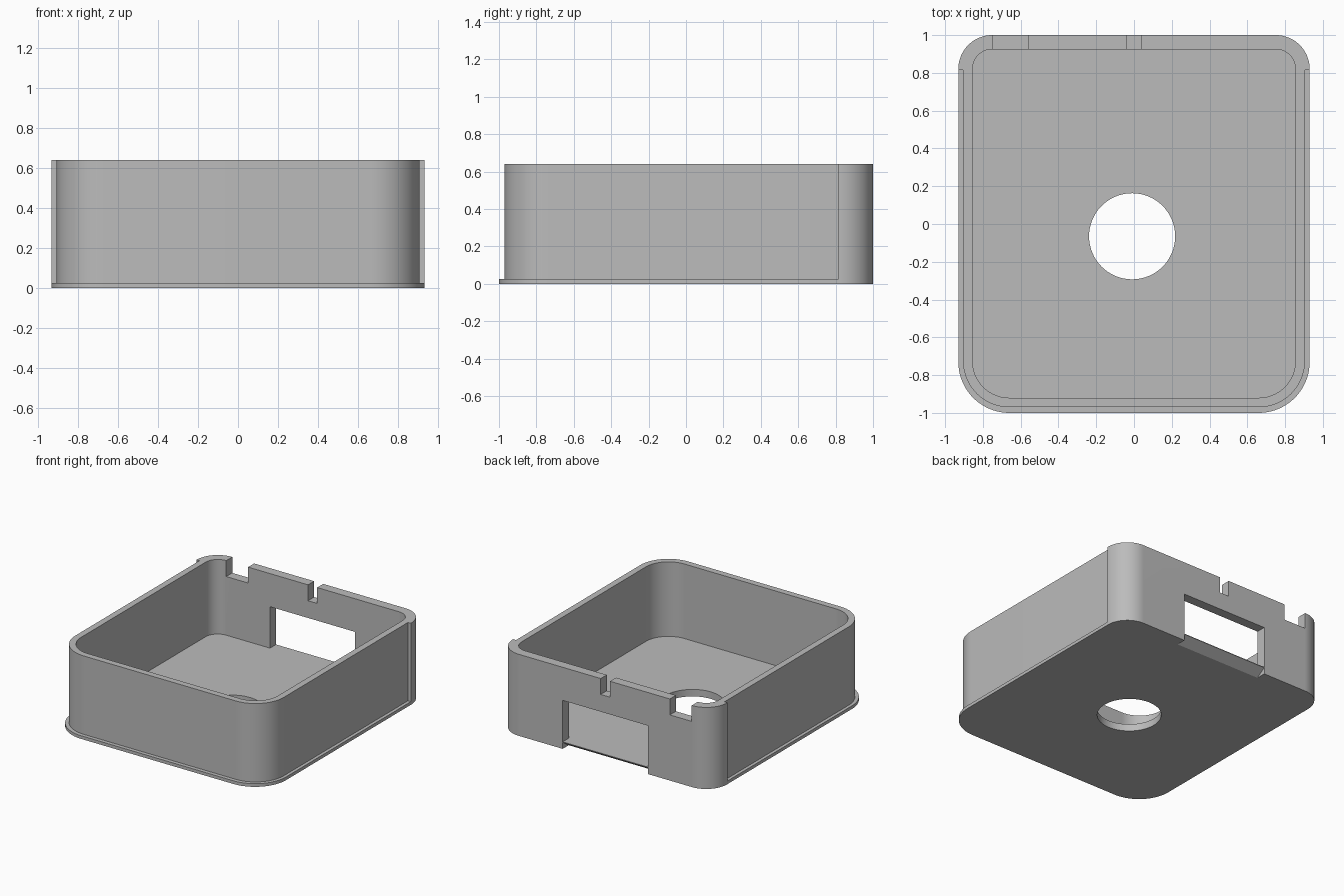
import bpy
import bmesh
import math
from mathutils import Vector

if "Cube" in bpy.data.objects:
    bpy.data.objects.remove(bpy.data.objects["Cube"], do_unlink=True)

HEIGHT = 0.64
FLOOR = 0.055
BACK = 1.0
INNER_BACK = 0.925

grey = bpy.data.materials.new("plain grey")
grey.use_nodes = True
grey.diffuse_color = (0.5, 0.5, 0.5, 1)
grey.node_tree.nodes["Principled BSDF"].inputs["Base Color"].default_value = (0.5, 0.5, 0.5, 1)


def prism(name, points, offset):
    """Solid made by extruding a flat polygon along an offset."""
    bm = bmesh.new()
    face = bm.faces.new([bm.verts.new(p) for p in points])
    moved = bmesh.ops.extrude_face_region(bm, geom=[face])["geom"]
    bmesh.ops.translate(bm, vec=Vector(offset),
                        verts=[v for v in moved if isinstance(v, bmesh.types.BMVert)])
    bmesh.ops.recalc_face_normals(bm, faces=bm.faces[:])
    mesh = bpy.data.meshes.new(name)
    bm.to_mesh(mesh)
    bm.free()
    mesh.materials.append(grey)
    obj = bpy.data.objects.new(name, mesh)
    bpy.context.collection.objects.link(obj)
    return obj


def arc(cx, cy, r, start, sweep=90, steps=20):
    angles = [math.radians(start + sweep * i / steps) for i in range(steps + 1)]
    return [(cx + r * math.cos(a), cy + r * math.sin(a)) for a in angles]


def outline(half_x, front, back, front_r, back_r, lug=None):
    """Mirrored outline with rounded corners; lug widens the back corners."""
    right = arc(half_x - front_r, front + front_r, front_r, -90)
    back_x = half_x
    if lug:
        back_x, step_y = lug
        right += [(half_x, step_y), (back_x, step_y)]
    rear = arc(back_x - back_r, back - back_r, back_r, 0)
    right += rear
    return right + [(-x, y) for x, y in reversed(right)]


def slab(name, points, z0, z1):
    return prism(name, [(x, y, z0) for x, y in points], (0, 0, z1 - z0))


def box(name, x0, x1, y0, y1, z0, z1):
    return slab(name, [(x0, y0), (x1, y0), (x1, y1), (x0, y1)], z0, z1)


def combine(target, tool, operation):
    mod = target.modifiers.new(operation.lower(), "BOOLEAN")
    mod.operation = operation
    mod.solver = "EXACT"
    mod.object = tool
    bpy.context.view_layer.objects.active = target
    bpy.ops.object.modifier_apply(modifier=mod.name)
    bpy.data.objects.remove(tool, do_unlink=True)


# Tray walls, with wider corners at the back, on a thin base flange
tray = slab("open_tray", outline(0.905, -0.97, BACK, 0.245, 0.179, lug=(0.93, 0.815)), 0, HEIGHT)
flange = slab("base_flange", outline(0.93, -1.0, BACK, 0.27, 0.18), 0, 0.025)
combine(tray, flange, "UNION")

# Hollow interior and round floor hole
cavity = slab("cavity_cutter", outline(0.855, -0.92, INNER_BACK, 0.195, 0.105), FLOOR, HEIGHT + 0.2)
combine(tray, cavity, "DIFFERENCE")
hole = slab("hole_cutter", arc(-0.01, -0.065, 0.228, 0, 360, 64)[:-1], -0.1, 0.2)
combine(tray, hole, "DIFFERENCE")

# Back wall window with a sill chamfered underneath
combine(tray, box("window_cutter", -0.37, 0.37, 0.9, 1.1, FLOOR, 0.38), "DIFFERENCE")
chamfer = prism("sill_cutter", [(-0.37, 0.85, -0.05), (-0.37, 1.075, 0.1), (-0.37, 1.075, -0.05)], (0.74, 0, 0))
combine(tray, chamfer, "DIFFERENCE")

# Notches in the back rim
for x0, x1 in ((-0.75, -0.56), (-0.04, 0.04)):
    combine(tray, box("notch_cutter", x0, x1, 0.9, 1.1, HEIGHT - 0.125, HEIGHT + 0.1), "DIFFERENCE")

bpy.ops.object.select_all(action="DESELECT")
tray.select_set(True)
bpy.context.view_layer.objects.active = tray
bpy.ops.object.shade_smooth_by_angle(angle=math.radians(25))
